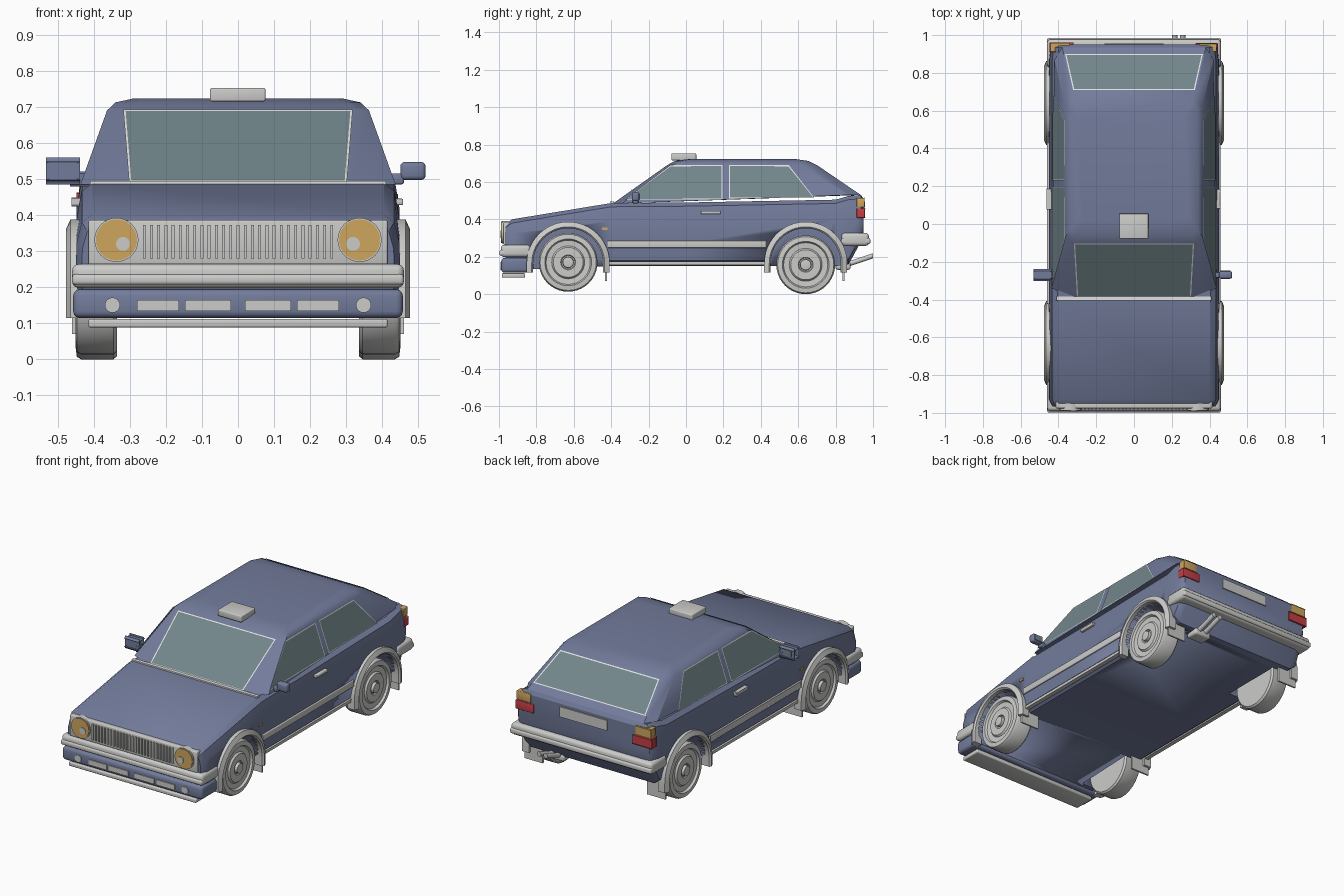
import bpy, bmesh, math
from mathutils import Vector

if "Cube" in bpy.data.objects:
    bpy.data.objects.remove(bpy.data.objects["Cube"], do_unlink=True)


def material(name, rgb):
    m = bpy.data.materials.new(name)
    m.use_nodes = True
    m.diffuse_color = (*rgb, 1)
    m.node_tree.nodes["Principled BSDF"].inputs["Base Color"].default_value = (*rgb, 1)
    return m


BLUE = material("slate blue paint", (0.17, 0.2, 0.33))
GLASS = material("grey green glass", (0.17, 0.24, 0.26))
GREY = material("light grey plastic", (0.6, 0.6, 0.59))
TRIM = material("pale window trim", (0.76, 0.76, 0.76))
AMBER = material("amber lamp", (0.62, 0.38, 0.11))
RED = material("red lamp", (0.55, 0.05, 0.06))


def finish(name, bm, *mats, smooth=True):
    bmesh.ops.recalc_face_normals(bm, faces=bm.faces)
    me = bpy.data.meshes.new(name)
    bm.to_mesh(me)
    bm.free()
    for m in mats:
        me.materials.append(m)
    if smooth:
        me.shade_smooth()
        me.set_sharp_from_angle(angle=math.radians(32))
    ob = bpy.data.objects.new(name, me)
    bpy.context.collection.objects.link(ob)
    return ob


def loft(name, rings, *mats):
    """Skin a row of closed rings and cap both ends."""
    bm = bmesh.new()
    rows = [[bm.verts.new(p) for p in r] for r in rings]
    n = len(rows[0])
    for a, b in zip(rows, rows[1:]):
        for i in range(n):
            j = (i + 1) % n
            bm.faces.new((a[i], a[j], b[j], b[i]))
    bm.faces.new(rows[0])
    bm.faces.new(rows[-1])
    return finish(name, bm, *mats)


def boxes(name, spans, mat, bevel=0.0):
    """Boxes given as (x0, x1, y0, y1, z0, z1), joined in one object."""
    bm = bmesh.new()
    for x0, x1, y0, y1, z0, z1 in spans:
        vs = bmesh.ops.create_cube(bm, size=1)["verts"]
        for v in vs:
            v.co = ((x0 + x1) / 2 + v.co.x * (x1 - x0), (y0 + y1) / 2 + v.co.y * (y1 - y0),
                    (z0 + z1) / 2 + v.co.z * (z1 - z0))
    if bevel:
        bmesh.ops.bevel(bm, geom=bm.edges[:], offset=bevel, segments=3, profile=0.5, affect='EDGES')
    return finish(name, bm, mat)


def turned(name, profile, y, z, side, mat, n=40):
    """Lathe (x, radius) pairs around an axis parallel to x."""
    ts = [2 * math.pi * i / n for i in range(n)]
    return loft(name, [[(side * x, y + r * math.cos(t), z + r * math.sin(t)) for t in ts]
                       for x, r in profile], mat)


def disc(name, x, z, r, y0, y1, mat, n=32):
    ts = [2 * math.pi * i / n for i in range(n)]
    return loft(name, [[(x + r * math.cos(t), y, z + r * math.sin(t)) for t in ts]
                       for y in (y0, y1)], mat)


def window(name, pts, outward, frame=0.009):
    """Thin pane with an inset pale frame."""
    bm = bmesh.new()
    f = bm.faces.new([bm.verts.new(p) for p in pts])
    f.normal_update()
    if f.normal.dot(Vector(outward)) < 0:
        f.normal_flip()
    bmesh.ops.translate(bm, verts=bm.verts, vec=f.normal * 0.004)
    for ring in bmesh.ops.inset_individual(bm, faces=[f], thickness=frame)["faces"]:
        ring.material_index = 1
    f.material_index = 0
    me = bpy.data.meshes.new(name)
    bm.to_mesh(me)
    bm.free()
    me.materials.append(GLASS)
    me.materials.append(TRIM)
    bpy.context.collection.objects.link(bpy.data.objects.new(name, me))


def mirrored(half):
    return half + [(-x, y, z) for x, y, z in reversed(half)]


AXLES = {"front": (-0.63, 0.17), "rear": (0.64, 0.157)}
SIDES = {"left": 1, "right": -1}

# Lower body with wheel wells
rings = []
for y, zb, zt, w in [(-0.965, 0.13, 0.375, 0.965), (-0.93, 0.13, 0.4, 1), (-0.4, 0.15, 0.487, 1),
                     (0, 0.15, 0.49, 1), (0.8, 0.15, 0.505, 1), (0.87, 0.16, 0.525, 1),
                     (0.935, 0.28, 0.53, 0.98), (0.95, 0.31, 0.51, 0.95)]:
    h = zt - zb
    rings.append(mirrored([(0.4 * w, y, zb), (0.44 * w, y, zb + 0.03), (0.45 * w, y, zb + 0.35 * h),
                           (0.447 * w, y, zb + 0.72 * h), (0.433 * w, y, zt - 0.02), (0.405 * w, y, zt)]))
body = loft("lower_body", rings, BLUE)
for y, z in AXLES.values():
    for s in SIDES.values():
        cutter = turned("well_cutter", [(0.31, 0.187), (0.6, 0.187)], y, 0.165, s, BLUE)
        cutter.hide_render = True
        mod = body.modifiers.new("well", 'BOOLEAN')
        mod.operation = 'DIFFERENCE'
        mod.object = cutter
        bpy.context.view_layer.objects.active = body
        bpy.ops.object.modifier_apply(modifier=mod.name)
        bpy.data.objects.remove(cutter, do_unlink=True)


# Cabin and roof
def side_x(z):
    return 0.435 - (z - 0.49) * 0.36


loft("cabin", [mirrored(h) for h in (
    [(0.31, -0.39, 0.485), (side_x(0.485), -0.34, 0.485), (side_x(0.53), 0.87, 0.53), (0.38, 0.935, 0.53)],
    [(0.32, -0.1, 0.69), (side_x(0.69), -0.07, 0.69), (side_x(0.69), 0.62, 0.69), (0.33, 0.7, 0.69)],
    [(0.31, -0.06, 0.712), (0.34, -0.03, 0.712), (0.34, 0.6, 0.712), (0.31, 0.655, 0.712)],
    [(0.27, 0.02, 0.723), (0.29, 0.04, 0.723), (0.29, 0.55, 0.723), (0.27, 0.58, 0.723)])], BLUE)

# Windows
window("windscreen", mirrored([(0.302, -0.384, 0.489), (0.318, -0.101, 0.689)]), (0, -1, 1))
window("rear_window", mirrored([(0.365, 0.7 + 0.235 * 0.135 / 0.16, 0.555), (0.322, 0.706, 0.686)]), (0, 1, 1))
for side, s in SIDES.items():
    for name, outline in (
            ("front", [(-0.325, 0.505), (-0.085, 0.688), (0.195, 0.688), (0.195, 0.505)]),
            ("rear", [(0.23, 0.51), (0.23, 0.688), (0.55, 0.688), (0.685, 0.515)])):
        window(f"{name}_{side}_window", [(s * side_x(z), y, z) for y, z in outline], (s, 0, 0), 0.007)
boxes("windscreen_cowl", [(-0.41, 0.41, -0.405, -0.385, 0.475, 0.494)], TRIM)

# Wheels, arches and mud flaps
tyre = [(0.335, 0.1), (0.335, 0.148), (0.345, 0.157), (0.435, 0.157), (0.447, 0.15), (0.45, 0.125),
        (0.438, 0.118), (0.436, 0.088), (0.446, 0.08), (0.446, 0.04), (0.438, 0.036),
        (0.438, 0.03), (0.455, 0.028), (0.457, 0.015)]
lip = [(0.42, 0.187), (0.468, 0.187), (0.477, 0.195), (0.465, 0.222), (0.42, 0.222)]
for axle, (y, z) in AXLES.items():
    for side, s in SIDES.items():
        turned(f"{axle}_{side}_wheel", tyre, y, z, s, GREY)
        angles = [math.pi * i / 24 for i in range(25)]
        path = [(math.cos(a), math.sin(a), 0.165) for a in angles]
        path = [(1, 0, 0.115)] + path + [(-1, 0, 0.115)]
        loft(f"{axle}_{side}_arch", [[(s * x, y + r * c, base + r * d) for x, r in lip]
                                     for c, d, base in path], GREY)
        boxes(f"{axle}_{side}_mud_flap", [(s * 0.34, s * 0.46, y + 0.198, y + 0.208, 0.07, 0.19)], GREY)

# Side trim, handles, markers and mirrors
for side, s in SIDES.items():
    boxes(f"{side}_side_strip", [(s * 0.44, s * 0.457, -0.42, 0.43, 0.248, 0.286)], GREY, 0.004)
    boxes(f"{side}_sill_strip", [(s * 0.42, s * 0.445, -0.42, 0.43, 0.157, 0.174)], GREY)
    boxes(f"{side}_door_handle", [(s * 0.43, s * 0.458, 0.08, 0.185, 0.428, 0.445)], GREY, 0.004)
    boxes(f"{side}_marker", [(s * 0.44, s * 0.453, -0.45, -0.42, 0.343, 0.355)], AMBER)
    boxes(f"{side}_mirror", [(s * 0.45, s * 0.52, -0.29, -0.25, 0.497, 0.547)], BLUE, 0.012)
    boxes(f"{side}_mirror_arm", [(s * 0.42, s * 0.46, -0.285, -0.255, 0.485, 0.515)], BLUE, 0.006)
    boxes(f"{side}_mirror_glass", [(s * 0.458, s * 0.512, -0.252, -0.247, 0.505, 0.539)], GLASS)

# Front end
boxes("grille_panel", [(-0.415, 0.415, -0.976, -0.94, 0.262, 0.386)], GREY, 0.006)
boxes("grille_slats", [(i * 0.02 - 0.004, i * 0.02 + 0.004, -0.984, -0.97, 0.28, 0.372)
                       for i in range(-13, 14)], GREY)
boxes("front_bumper", [(-0.46, 0.46, -0.99, -0.83, 0.198, 0.264)], GREY, 0.018)
boxes("front_bumper_strip", [(-0.46, 0.46, -0.998, -0.83, 0.206, 0.236)], GREY, 0.01)
boxes("front_apron", [(-0.457, 0.457, -0.988, -0.84, 0.115, 0.194)], BLUE, 0.018)
boxes("front_splitter", [(-0.415, 0.415, -0.985, -0.86, 0.088, 0.112)], GREY, 0.006)
boxes("apron_vents", [(a, b, -0.993, -0.98, 0.134, 0.164) for a, b in
                      ((-0.28, -0.163), (-0.147, -0.02), (0.02, 0.147), (0.163, 0.28))], GREY)
for side, s in SIDES.items():
    disc(f"{side}_headlight_rim", s * 0.337, 0.331, 0.061, -0.984, -0.95, GREY)
    disc(f"{side}_headlight", s * 0.337, 0.331, 0.057, -0.988, -0.95, AMBER)
    disc(f"{side}_headlight_bulb", s * 0.319, 0.32, 0.019, -0.992, -0.97, GREY)
    disc(f"{side}_fog_light", s * 0.348, 0.15, 0.021, -0.993, -0.97, GREY)

# Rear end
boxes("rear_bumper", [(-0.46, 0.46, 0.83, 0.978, 0.258, 0.328)], GREY, 0.018)
boxes("rear_bumper_strip", [(-0.46, 0.46, 0.83, 0.986, 0.268, 0.3)], GREY, 0.01)
boxes("number_plate", [(-0.155, 0.155, 0.94, 0.956, 0.435, 0.495)], GREY)
for side, s in SIDES.items():
    boxes(f"{side}_tail_lamp", [(s * 0.325, s * 0.444, 0.912, 0.957, 0.408, 0.459)], RED, 0.004)
    boxes(f"{side}_turn_lamp", [(s * 0.345, s * 0.437, 0.912, 0.955, 0.464, 0.515)], AMBER, 0.004)

# Twin exhaust
for i, x in enumerate((0.215, 0.258)):
    ts = [math.pi * k / 6 for k in range(12)]
    loft(f"exhaust_pipe_{i + 1}", [[(x + 0.014 * math.cos(t), y, z + 0.014 * math.sin(t)) for t in ts]
                                   for y, z in ((0.8, 0.15), (0.88, 0.165), (1.0, 0.205))], GREY)
boxes("exhaust_silencer", [(0.18, 0.29, 0.8, 0.88, 0.13, 0.17)], GREY, 0.012)

# Roof sign
boxes("roof_sign", [(-0.078, 0.076, -0.078, 0.055, 0.715, 0.752)], GREY, 0.005)
